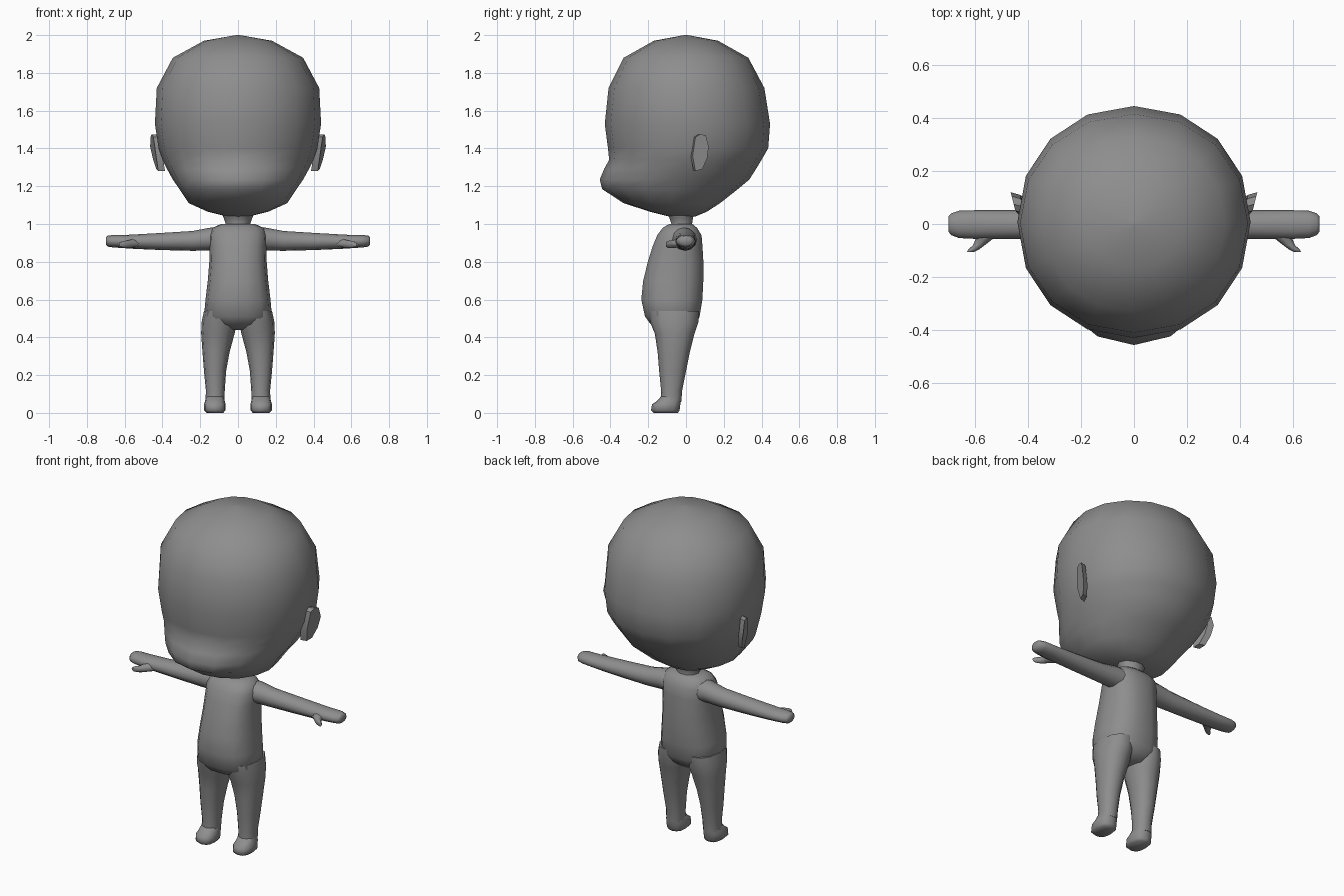
import bpy, bmesh, math
from mathutils import Vector

grey = bpy.data.materials.new("plain grey")
grey.diffuse_color = (0.27, 0.27, 0.27, 1)


def finish(name, bm, mirror=False, angle=60):
    bmesh.ops.recalc_face_normals(bm, faces=bm.faces)
    mesh = bpy.data.meshes.new(name)
    bm.to_mesh(mesh)
    bm.free()
    mesh.materials.append(grey)
    ob = bpy.data.objects.new(name, mesh)
    bpy.context.collection.objects.link(ob)
    if mirror:
        ob.modifiers.new("other side", 'MIRROR').use_axis[0] = True
    bpy.ops.object.select_all(action='DESELECT')
    ob.select_set(True)
    bpy.context.view_layer.objects.active = ob
    bpy.ops.object.shade_smooth_by_angle(angle=math.radians(angle))
    return ob


def loft(name, rings, place, n=16, power=1.0, mirror=False, shape=None, angle=60):
    """Skin rings (t, a_min, a_max, b_min, b_max); place maps (t, a, b) to xyz."""
    bm = bmesh.new()
    loops = []
    for t, a0, a1, b0, b1 in rings:
        loop = []
        for i in range(n):
            ang = 2 * math.pi * i / n
            c, s = math.cos(ang), math.sin(ang)
            a = (a0 + a1) / 2 + (a1 - a0) / 2 * math.copysign(abs(c) ** power, c)
            b = (b0 + b1) / 2 + (b1 - b0) / 2 * math.copysign(abs(s) ** power, s)
            co = Vector(place(t, a, b))
            loop.append(bm.verts.new(shape(co) if shape else co))
        loops.append(loop)
    for lo, hi in zip(loops, loops[1:]):
        for i in range(n):
            bm.faces.new((lo[i], lo[(i + 1) % n], hi[(i + 1) % n], hi[i]))
    for loop in (loops[0], loops[-1]):
        bm.faces.new(loop)
    return finish(name, bm, mirror, angle)


def upright(t, a, b):
    return (a, b, t)


def sideways(t, a, b):
    return (t, a, b)


def muzzle(co):
    # broad soft bulge across the lower face
    if co.y < 0:
        lift = max(0, 1 - abs(co.z - 1.245) / 0.10)
        co.y -= 0.035 * lift * max(0, 1 - (co.x / 0.36) ** 2)
    return co


# Head
loft("head", [
    (1.04, -.06, .06, -.09, .05), (1.065, -.16, .16, -.19, .11),
    (1.11, -.26, .26, -.33, .18), (1.185, -.31, .31, -.43, .275),
    (1.235, -.345, .345, -.425, .335), (1.29, -.375, .375, -.415, .37),
    (1.34, -.40, .40, -.405, .40), (1.40, -.42, .42, -.413, .435),
    (1.53, -.44, .44, -.43, .445), (1.72, -.43, .43, -.41, .415),
    (1.88, -.345, .345, -.33, .33), (1.97, -.18, .18, -.17, .17),
    (2.0, -.01, .01, -.01, .01)], upright, power=0.96, shape=muzzle)

# Neck
loft("neck", [
    (.97, -.07, .07, -.09, .045), (1.0, -.065, .065, -.08, .035),
    (1.03, -.075, .075, -.09, .04), (1.07, -.09, .09, -.11, .05)], upright, n=10)

# Torso with a full belly
loft("torso", [
    (.44, -.06, .06, -.13, .02), (.47, -.14, .14, -.19, .055),
    (.51, -.18, .18, -.22, .075), (.60, -.172, .172, -.24, .09),
    (.70, -.16, .16, -.23, .095), (.80, -.152, .152, -.205, .095),
    (.88, -.15, .15, -.18, .09), (.94, -.152, .152, -.155, .085),
    (.98, -.135, .135, -.125, .06), (1.0, -.09, .09, -.09, .035)],
    upright, n=14, power=0.8)

# Legs
loft("leg", [
    (.06, .072, .172, -.135, -.025), (.12, .07, .17, -.132, -.02),
    (.22, .063, .18, -.142, 0), (.32, .045, .188, -.15, .02),
    (.42, .018, .195, -.165, .045), (.48, .005, .193, -.19, .065),
    (.54, .01, .18, -.20, .07)], upright, n=12, power=0.9, mirror=True)

# Feet
loft("foot", [
    (0, .078, .165, -.17, -.042), (.014, .066, .18, -.185, -.034),
    (.045, .066, .18, -.18, -.03), (.062, .07, .175, -.155, -.027),
    (.09, .075, .168, -.13, -.027)], upright, n=12, power=0.8, mirror=True)

# Arms and mitten hands
loft("arm", [
    (.08, -.09, .06, .85, .985), (.15, -.07, .055, .86, .98),
    (.24, -.058, .052, .858, .963), (.40, -.056, .052, .862, .953),
    (.54, -.056, .052, .868, .945), (.60, -.056, .052, .872, .942),
    (.66, -.053, .05, .876, .942), (.69, -.042, .04, .88, .938),
    (.70, -.028, .028, .892, .93)], sideways, n=12, mirror=True)


# Thumbs, slanting forward and outward from the palm
def slant(t, a, b):
    return (a + t * 0.72, -0.035 - t * 0.68, b)


loft("thumb", [
    (0, .49, .60, .878, .925), (.03, .51, .575, .874, .918),
    (.065, .515, .56, .872, .913), (.09, .52, .56, .874, .91),
    (.105, .53, .555, .88, .905)], slant, n=8, mirror=True)

# Ears: thin plates flaring out toward the back
bm = bmesh.new()
outline = [(.035, 1.36), (.05, 1.46), (.075, 1.475), (.105, 1.47),
           (.12, 1.41), (.112, 1.345), (.085, 1.29), (.05, 1.28)]
outer, inner = [], []
for y, z in outline:
    x = .418 + (y - .035) * .25 + min(0.026, (z - 1.28) * .2)
    outer.append(bm.verts.new((x, y, z)))
    inner.append(bm.verts.new((x - .035, y - .01, z)))
bm.faces.new(outer)
bm.faces.new(inner)
for i in range(8):
    j = (i + 1) % 8
    bm.faces.new((outer[i], outer[j], inner[j], inner[i]))
finish("ear", bm, mirror=True, angle=30)
